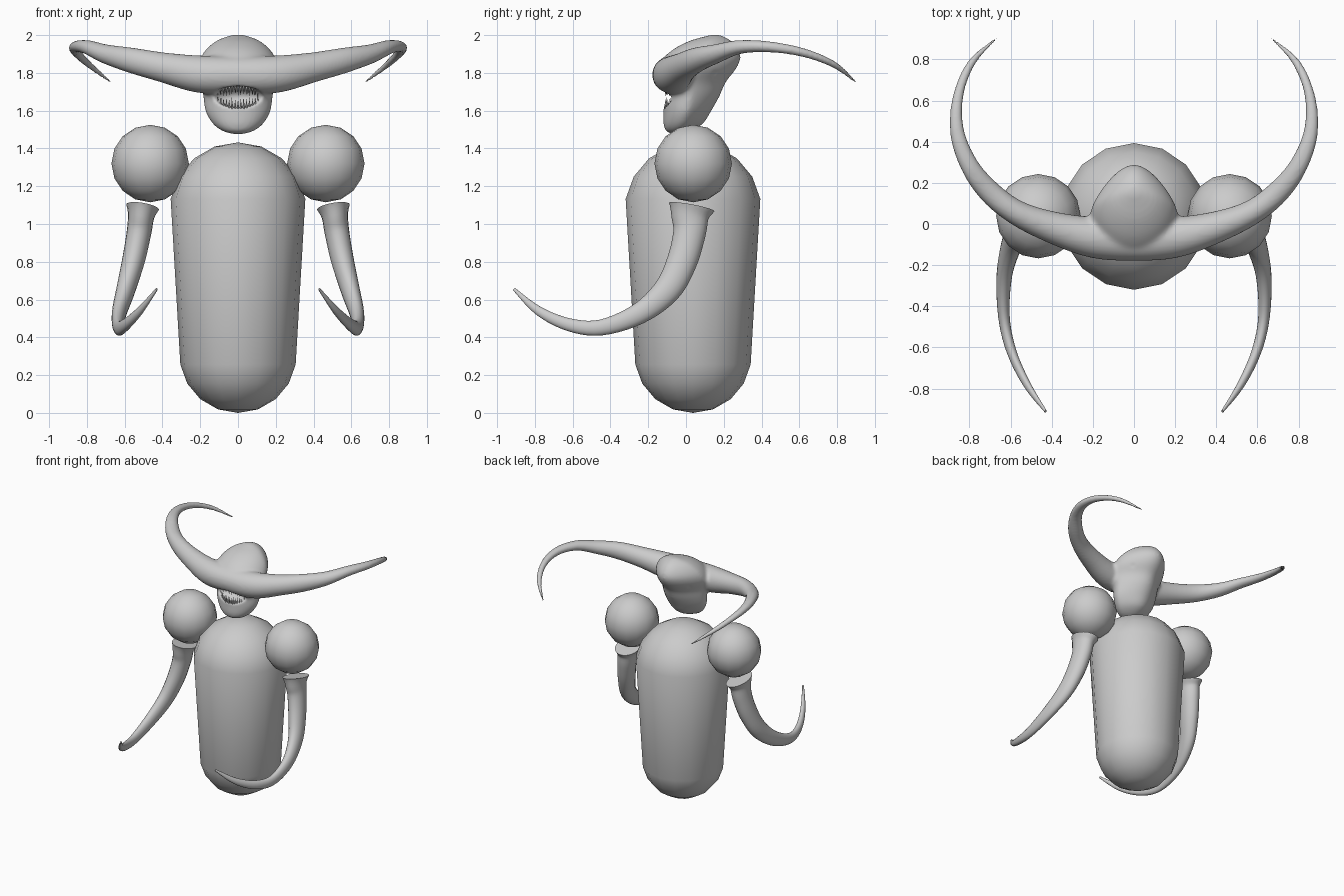
import bpy, bmesh, math, random
from mathutils import Vector

if "Cube" in bpy.data.objects:
    bpy.data.objects.remove(bpy.data.objects["Cube"])

random.seed(4)


def make(name, bm):
    bmesh.ops.recalc_face_normals(bm, faces=bm.faces)
    for f in bm.faces:
        f.smooth = True
    me = bpy.data.meshes.new(name)
    bm.to_mesh(me)
    bm.free()
    ob = bpy.data.objects.new(name, me)
    bpy.context.collection.objects.link(ob)
    return ob


def loft(bm, rings):
    loops = [[bm.verts.new(p) for p in r] for r in rings]
    n = len(loops[0])
    for a, b in zip(loops, loops[1:]):
        for i in range(n):
            bm.faces.new((a[i], a[(i + 1) % n], b[(i + 1) % n], b[i]))
    bm.faces.new(loops[0][::-1])
    bm.faces.new(loops[-1])


def spline(pts, steps):
    """Catmull-Rom through tuples of any length."""
    P = [pts[0]] + pts + [pts[-1]]
    out = []
    for i in range(1, len(P) - 2):
        for s in range(steps):
            t = s / steps
            out.append([0.5 * (2 * b + (c - a) * t + (2 * a - 5 * b + 4 * c - d) * t * t
                               + (3 * b - a - 3 * c + d) * t ** 3)
                        for a, b, c, d in zip(P[i - 1], P[i], P[i + 1], P[i + 2])])
    return out + [list(pts[-1])]


def tube(bm, pts, ref, steps=5, sides=20):
    """Sweep an ellipse: points are x, y, z, radius along ref, radius across."""
    path = spline(pts, steps)
    rings = []
    for i, p in enumerate(path):
        c = Vector(p[:3])
        t = (Vector(path[min(i + 1, len(path) - 1)][:3]) - Vector(path[max(i - 1, 0)][:3])).normalized()
        u = (ref - t * ref.dot(t)).normalized()
        v = t.cross(u)
        rings.append([c + u * p[3] * math.cos(a) + v * p[4] * math.sin(a)
                      for a in (2 * math.pi * k / sides for k in range(sides))])
    loft(bm, rings)


def ellipsoid(name, loc, scale):
    bm = bmesh.new()
    bmesh.ops.create_uvsphere(bm, u_segments=32, v_segments=16, radius=1)
    for v in bm.verts:
        v.co = Vector((v.co.x * scale[0] + loc[0], v.co.y * scale[1] + loc[1], v.co.z * scale[2] + loc[2]))
    ob = make(name, bm)
    ob.hide_render = True
    return ob


# Torso: low-poly tapered capsule
bm = bmesh.new()
bmesh.ops.create_uvsphere(bm, u_segments=16, v_segments=9, radius=1)
for v in bm.verts:
    r, cz = (0.362, 1.07) if v.co.z > 0 else (0.31, 0.31)
    v.co = v.co * r + Vector((0, 0.037, cz))
make("torso", bm)

# Shoulders and curved arms, mirrored
arm = [(.505, .03, 1.09, .088, .122), (.513, .022, 1.04, .07, .1), (.525, .018, .95, .065, .086),
       (.555, -.022, .8, .06, .08), (.595, -.1, .65, .05, .072), (.63, -.25, .525, .038, .056),
       (.632, -.45, .452, .028, .042), (.595, -.62, .467, .024, .034),
       (.52, -.78, .54, .018, .024), (.43, -.91, .655, .006, .008)]
for side, s in (("left", 1), ("right", -1)):
    bm = bmesh.new()
    bmesh.ops.create_uvsphere(bm, u_segments=16, v_segments=8, radius=0.205)
    bmesh.ops.translate(bm, verts=bm.verts, vec=(s * 0.465, 0.038, 1.32))
    make(side + "_shoulder", bm)
    bm = bmesh.new()
    tube(bm, [(s * p[0],) + p[1:] for p in arm], Vector((1, 0, 0)))
    ob = make(side + "_arm", bm)
    bpy.context.view_layer.objects.active = ob
    ob.select_set(True)
    bpy.ops.object.shade_smooth_by_angle(angle=math.radians(40))
    ob.select_set(False)

# Head: skull loft (z, front y, back y, half width) fused with the horn bar
skull = [(1.475, -.07, -.04, .02), (1.49, -.105, .02, .08), (1.53, -.12, .09, .135), (1.6, -.12, .135, .175),
         (1.68, -.125, .18, .185), (1.75, -.17, .21, .2), (1.82, -.165, .265, .215), (1.88, -.12, .29, .2),
         (1.93, -.06, .275, .165), (1.97, .02, .24, .115), (1.993, .1, .2, .06), (2.003, .14, .17, .02)]
bm = bmesh.new()
rings = []
for z, yf, yb, w in spline(skull, 3):
    ring = []
    for k in range(32):
        a = 2 * math.pi * k / 32
        sn = math.sin(a)
        ring.append(Vector((w * math.cos(a) * (1 - .35 * max(0, sn)), (yf + yb) / 2 + sn * (yb - yf) / 2, z)))
    rings.append(ring)
loft(bm, rings)
horn = [(.2, -.065, 1.793, .1, .1), (.4, -.015, 1.83, .08, .078), (.57, .055, 1.868, .068, .062),
        (.7, .155, 1.9, .052, .057), (.8, .285, 1.937, .038, .047), (.86, .45, 1.937, .03, .037),
        (.853, .63, 1.905, .025, .028), (.785, .79, 1.84, .02, .022), (.66, .91, 1.74, .01, .01)]
full = [(-p[0],) + p[1:] for p in horn[::-1]] + [(0, -.075, 1.79, .1, .105)] + horn
tube(bm, full, Vector((0, 0, 1)))
head = make("head_and_horns", bm)


def modify(kind, **props):
    m = head.modifiers.new(kind.lower(), kind)
    for k, v in props.items():
        setattr(m, k, v)


# Fuse, hollow the mouth and temples, then soften
cutters = [ellipsoid("mouth_cutter", (0, -.13, 1.672), (.142, .11, .058)),
           ellipsoid("left_temple_cutter", (.19, .2, 1.77), (.075, .08, .07)),
           ellipsoid("right_temple_cutter", (-.19, .2, 1.77), (.075, .08, .07))]
modify("REMESH", mode='VOXEL', voxel_size=0.01)
modify("SMOOTH", factor=0.5, iterations=12)
for c in cutters:
    modify("BOOLEAN", operation='DIFFERENCE', object=c, solver='EXACT')
modify("REMESH", mode='VOXEL', voxel_size=0.009, use_smooth_shade=True)
modify("SMOOTH", factor=0.5, iterations=4)
bpy.context.view_layer.update()
dg = bpy.context.evaluated_depsgraph_get()
baked = bpy.data.meshes.new_from_object(head.evaluated_get(dg))
head.modifiers.clear()
head.data = baked
for p in baked.polygons:
    p.use_smooth = True
for c in cutters:
    bpy.data.objects.remove(c)

# Teeth: upper and lower rows of thin spikes on an arc
for name, z0, d in (("upper_teeth", 1.728, -1), ("lower_teeth", 1.617, 1)):
    bm = bmesh.new()
    n = 17
    for i in range(n):
        t = 2 * i / (n - 1) - 1
        x, y = .122 * t, -.112 + .05 * t * t
        h = random.uniform(.04, .055)
        z = z0 + d * .012 * t * t
        base = [bm.verts.new((x + .007 * math.cos(a), y + .007 * math.sin(a), z - d * .01))
                for a in (2 * math.pi * k / 6 for k in range(6))]
        tip = bm.verts.new((x + random.uniform(-.003, .003), y + .005, z + d * h))
        for k in range(6):
            bm.faces.new((base[k], base[(k + 1) % 6], tip))
        bm.faces.new(base[::-1])
    make(name, bm)
